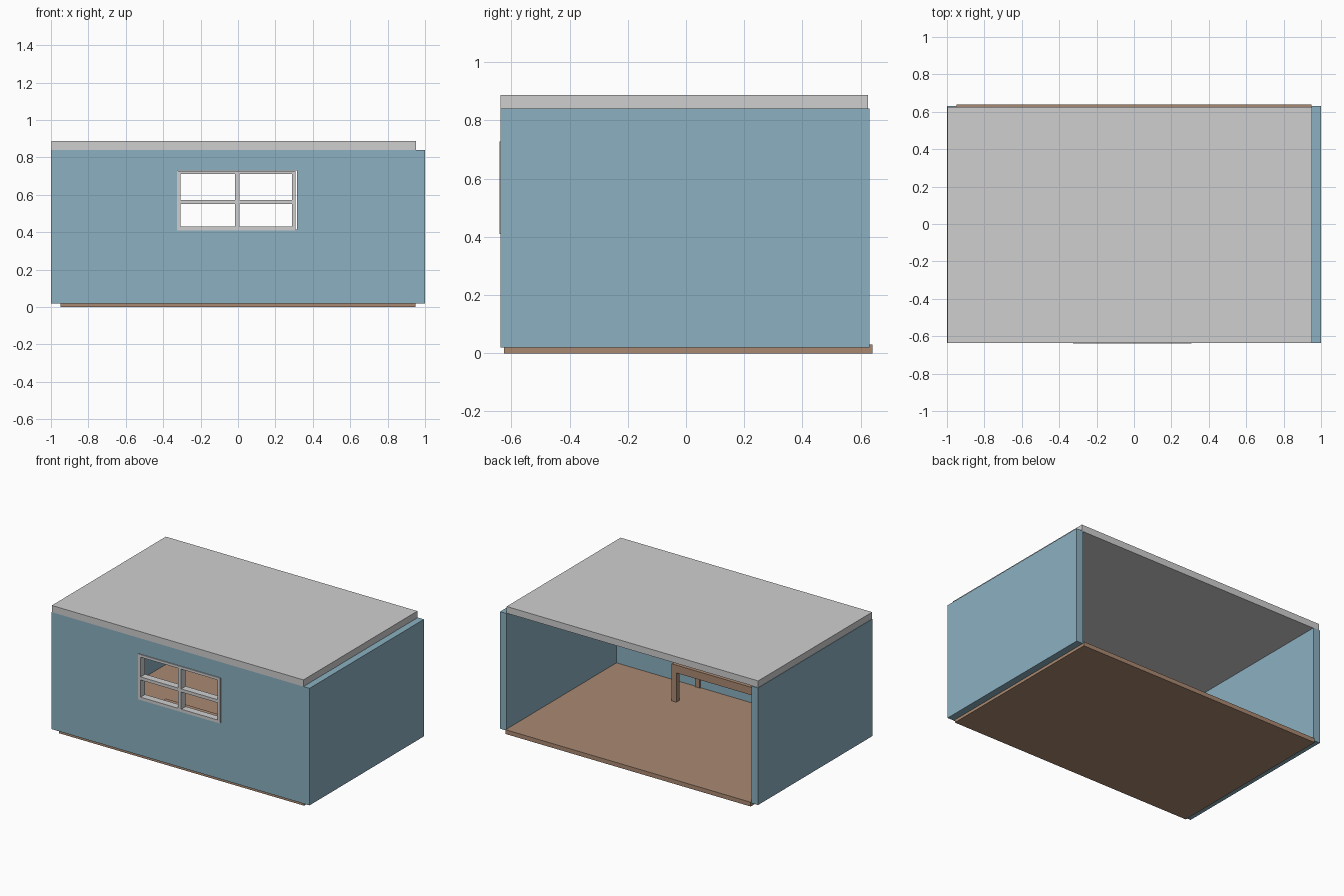
import bpy, bmesh

if "Cube" in bpy.data.objects:
    bpy.data.objects.remove(bpy.data.objects["Cube"])


def material(name, rgb):
    m = bpy.data.materials.new(name)
    lin = [(c / 255 / 12.92) if c < 11 else ((c / 255 + 0.055) / 1.055) ** 2.4 for c in rgb]
    m.diffuse_color = (*lin, 1)
    m.use_nodes = True
    m.node_tree.nodes["Principled BSDF"].inputs["Base Color"].default_value = m.diffuse_color
    return m


BLUE = material("wall blue", (139, 176, 193))
BROWN = material("wood brown", (170, 137, 113))
GREY = material("light grey", (207, 207, 207))


def finish(name, bm, mat):
    bmesh.ops.recalc_face_normals(bm, faces=bm.faces)
    me = bpy.data.meshes.new(name)
    bm.to_mesh(me)
    bm.free()
    if mat:
        me.materials.append(mat)
    ob = bpy.data.objects.new(name, me)
    bpy.context.collection.objects.link(ob)
    return ob


def boxes(name, spans, mat):
    """One object from boxes given as (x0, x1, y0, y1, z0, z1)."""
    bm = bmesh.new()
    for x0, x1, y0, y1, z0, z1 in spans:
        for v in bmesh.ops.create_cube(bm, size=1)["verts"]:
            v.co = (x1 if v.co.x > 0 else x0, y1 if v.co.y > 0 else y0,
                    z1 if v.co.z > 0 else z0)
    return finish(name, bm, mat)


# Floor and roof slabs
boxes("floor", [(-0.95, 0.95, -0.625, 0.64, 0, 0.03)], BROWN)
boxes("roof", [(-0.997, 0.953, -0.637, 0.625, 0.84, 0.887)], GREY)

# Walls: U-shaped plan, open at the back, extruded upwards
plan = [(-1, 0.63), (-1, -0.637), (1, -0.637), (1, 0.63),
        (0.95, 0.63), (0.95, -0.587), (-0.95, -0.587), (-0.95, 0.63)]
bm = bmesh.new()
base = bm.faces.new([bm.verts.new((x, y, 0.02)) for x, y in plan])
top = bmesh.ops.extrude_face_region(bm, geom=[base])["geom"]
bmesh.ops.translate(bm, vec=(0, 0, 0.82),
                    verts=[g for g in top if isinstance(g, bmesh.types.BMVert)])
walls = finish("walls", bm, BLUE)

# Window hole
cutter = boxes("window_cutter", [(-0.32, 0.315, -0.8, -0.5, 0.415, 0.73)], None)
cutter.hide_render = True
mod = walls.modifiers.new("window hole", "BOOLEAN")
mod.operation, mod.object, mod.solver = "DIFFERENCE", cutter, "EXACT"
bpy.context.view_layer.objects.active = walls
bpy.ops.object.modifier_apply(modifier=mod.name)
bpy.data.objects.remove(cutter)

# Window frame: border, centre post and crossbars
y = (-0.64, -0.59)
bars = [(a, b, *y, 0.41, 0.728) for a, b in ((-0.327, -0.307), (-0.016, 0.008), (0.288, 0.308))]
bars += [(a, b, *y, c, d) for a, b in ((-0.307, -0.016), (0.008, 0.288))
         for c, d in ((0.41, 0.43), (0.55, 0.572), (0.71, 0.728))]
boxes("window_frame", bars, GREY)

# Table under the window
boxes("table_top", [(-0.335, 0.335, -0.615, -0.32, 0.235, 0.29)], BROWN)
boxes("table_legs", [(cx - 0.018, cx + 0.018, cy - 0.018, cy + 0.018, 0.03, 0.235)
                     for cx in (-0.317, 0.317) for cy in (-0.597, -0.338)], BROWN)
